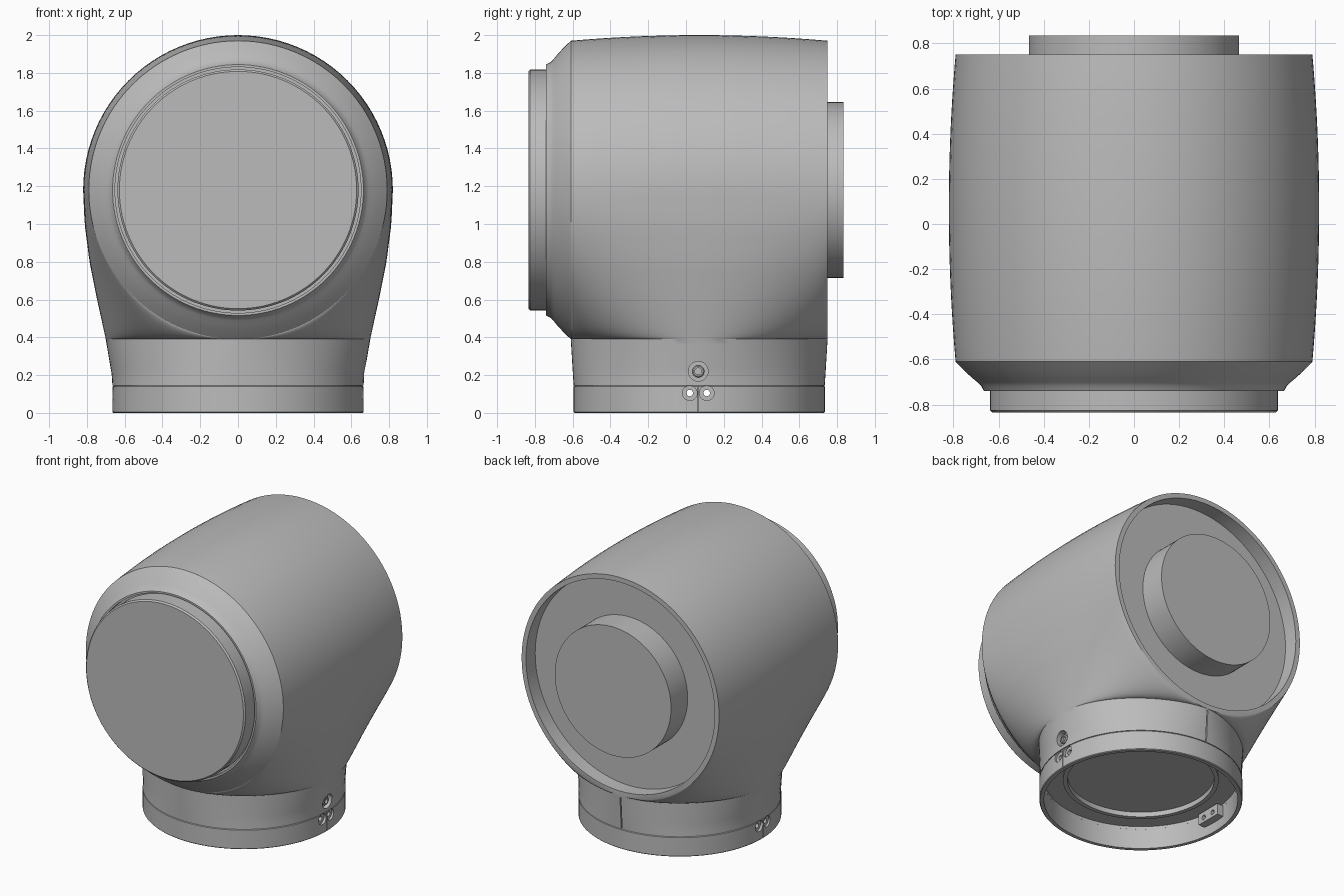
import bpy, bmesh, math
from mathutils import Matrix

if "Cube" in bpy.data.objects:
    bpy.data.objects.remove(bpy.data.objects["Cube"])

CY, CZ = 0.07, 1.18          # base axis y, barrel axis z
R_END, R_MID, R_BASE = 0.79, 0.82, 0.665

grey = bpy.data.materials.new("mid grey")
grey.diffuse_color = (0.5, 0.5, 0.5, 1)
grey.use_nodes = True
grey.node_tree.nodes["Principled BSDF"].inputs["Base Color"].default_value = grey.diffuse_color


def finish(bm, name):
    bmesh.ops.recalc_face_normals(bm, faces=bm.faces)
    me = bpy.data.meshes.new(name)
    bm.to_mesh(me)
    bm.free()
    ob = bpy.data.objects.new(name, me)
    bpy.context.collection.objects.link(ob)
    me.materials.append(grey)
    return ob


def lathe(name, prof, axis, origin, n=96, loop=False):
    """Revolve (radius, height) points around an axis through origin."""
    bm = bmesh.new()
    rings = []
    for r, h in prof:
        ring = []
        for i in range(n):
            a = 2 * math.pi * i / n
            u, v = r * math.cos(a), r * math.sin(a)
            p = {'X': (h, u, v), 'Y': (u, h, v), 'Z': (u, v, h)}[axis]
            ring.append(bm.verts.new([p[k] + origin[k] for k in range(3)]))
        rings.append(ring)
    for k in range(len(rings) if loop else len(rings) - 1):
        a, b = rings[k], rings[(k + 1) % len(rings)]
        for i in range(n):
            j = (i + 1) % n
            bm.faces.new((a[i], a[j], b[j], b[i]))
    bmesh.ops.remove_doubles(bm, verts=bm.verts, dist=1e-5)
    return finish(bm, name)


def rod(name, r, h0, h1, axis, origin, n=96):
    return lathe(name, [(0, h0), (r, h0), (r, h1), (0, h1)], axis, origin, n)


def box(name, centre, size):
    bm = bmesh.new()
    bmesh.ops.create_cube(bm, size=1, matrix=Matrix.Translation(centre) @ Matrix.Diagonal((*size, 1)))
    return finish(bm, name)


def cut(target, cutters):
    for c in cutters:
        c.hide_render = True
        m = target.modifiers.new("cut", 'BOOLEAN')
        m.operation, m.solver, m.object = 'DIFFERENCE', 'EXACT', c
        bpy.context.view_layer.objects.active = target
        bpy.ops.object.modifier_apply(modifier=m.name)
    for c in cutters:
        bpy.data.objects.remove(c)


# half width of the neck by height
WIDTHS = [(0.145, .665), (0.2, .668), (0.4, .702), (0.6, .746),
          (0.8, .786), (1.0, .812), (1.18, .82)]


def width(z):
    for (z0, w0), (z1, w1) in zip(WIDTHS, WIDTHS[1:]):
        if z <= z1:
            return w0 + (w1 - w0) * (z - z0) / (z1 - z0)
    return R_MID


# housing: bulged barrel on top, melting into a round neck below
N = 40
bm = bmesh.new()
rows = []
ts = [math.pi * i / N for i in range(N + 1)]
for k in range(25):
    a = math.pi / 2 * (1 - k / 24)
    row = []
    for t in ts:
        r = R_END + (R_MID - R_END) * math.sin(t) ** 2
        row.append((r * math.cos(a), CY - 0.68 * math.cos(t), CZ + r * math.sin(a)))
    rows.append(row)
levels = [CZ - R_END * math.sin(math.pi / 2 * k / 24) for k in range(1, 25)]
levels += [0.39 - 0.245 * k / 8 for k in range(1, 9)]
for z in levels:
    f = math.sqrt(max(0, R_END ** 2 - (CZ - z) ** 2)) if z > 0.3901 else 0
    s = (z - 0.145) / (CZ - 0.145)
    half = 0.665 + 0.015 * min(1, (z - 0.145) / 0.245)
    rows.append([(f + (width(z) - f) * max(0, math.sin(t)) ** (1 + s),
                  CY - half * math.cos(t), z) for t in ts])
for side in (1, -1):
    vs = [[bm.verts.new((x * side, y, z)) for x, y, z in row] for row in rows]
    for a, b in zip(vs, vs[1:]):
        for i in range(N):
            bm.faces.new((a[i], a[i + 1], b[i + 1], b[i]))
bmesh.ops.remove_doubles(bm, verts=bm.verts, dist=1e-4)
bmesh.ops.holes_fill(bm, edges=[e for e in bm.edges if e.is_boundary], sides=0)
body = finish(bm, "housing")

# rear recess, hollow underside, rear slit and upper screw pocket
cut(body, [
    rod("rear_cutter", 0.755, 0.645, 1.0, 'Y', (0, 0, CZ)),
    rod("under_cutter", 0.635, 0.0, 0.165, 'Z', (0, CY, 0)),
    rod("port_cutter", 0.48, 0.1, 0.185, 'Z', (0, CY, 0)),
    box("slit_cutter", (0, 0.75, 0.265), (0.008, 0.06, 0.23)),
    rod("screw_cutter", 0.052, 0.635, 0.9, 'X', (0, 0.065, 0.22), 32),
])

# front shoulder with concave flare and groove
lathe("front_shoulder", [(0, -.61), (.79, -.61), (.75, -.651), (.715, -.683), (.692, -.702),
                         (.676, -.717), (.669, -.733), (.664, -.74), (.651, -.74),
                         (.651, -.71), (0, -.71)], 'Y', (0, 0, CZ), 128)
lathe("front_cap", [(0, -.70), (.638, -.70), (.638, -.825), (.628, -.835), (0, -.835)],
      'Y', (0, 0, CZ), 128)
rod("rear_boss", 0.465, 0.62, 0.835, 'Y', (0, 0, CZ))

# clamp ring at the foot
ring = lathe("clamp_ring", [(.635, 0), (.66, 0), (.665, .005), (.665, .139), (.659, .145),
                            (.635, .145)], 'Z', (0, CY, 0), 128, True)
cutters = [box("split_cutter", (s * 0.67, 0.065, 0.07), (0.03, 0.005, 0.2)) for s in (1, -1)]
for dy in (-0.045, 0.045):
    o = (0, 0.065 + dy, 0.105)
    for s in (1, -1):
        cutters.append(rod("bore_cutter", 0.039, s * 0.646, s * 0.9, 'X', o, 32))
    cutters.append(rod("hole_cutter", 0.017, -1, 1, 'X', o, 24))
cut(ring, cutters)

# inner clamp blocks with through holes
for s, side in ((1, "right"), (-1, "left")):
    block = box("clamp_block_" + side, (s * 0.608, 0.065, 0.11), (0.058, 0.19, 0.08))
    cut(block, [rod("hole_cutter", 0.017, -1, 1, 'X', (0, 0.065 + d, 0.105), 24)
                for d in (-0.045, 0.045)])

# lip around the lower port, upper screw head
lathe("port_lip", [(.48, .15), (.51, .15), (.51, .175), (.48, .175)], 'Z', (0, CY, 0), 96, True)
lathe("upper_screw", [(0, .625), (.032, .625), (.032, .655), (.026, .66), (.018, .66),
                      (.018, .645), (0, .645)], 'X', (0, 0.065, 0.22), 32)

# smooth shading with crisp edges
for ob in bpy.data.objects:
    ob.select_set(True)
bpy.context.view_layer.objects.active = body
bpy.ops.object.shade_smooth_by_angle(angle=math.radians(28))
